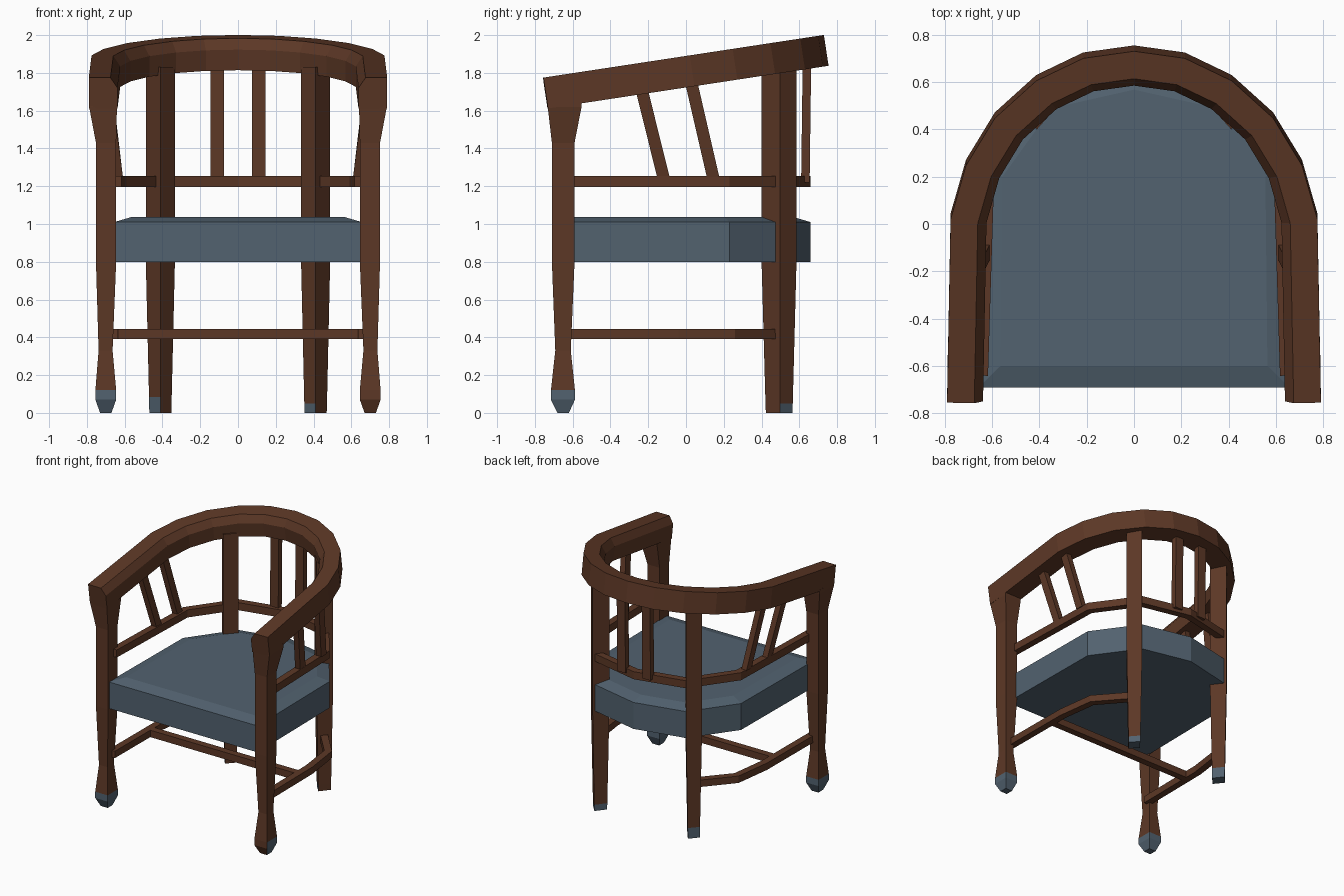
import bpy, bmesh
from math import atan
from mathutils import Vector, Matrix

cube = bpy.data.objects.get("Cube")
if cube:
    bpy.data.objects.remove(cube)


def material(name, rgb):
    m = bpy.data.materials.new(name)
    m.use_nodes = True
    m.diffuse_color = (*rgb, 1)
    bsdf = next(n for n in m.node_tree.nodes if n.type == 'BSDF_PRINCIPLED')
    bsdf.inputs["Base Color"].default_value = (*rgb, 1)
    bsdf.inputs["Roughness"].default_value = 0.8
    return m


WOOD = material("brown_wood", (0.108, 0.039, 0.019))
BLUE = material("slate_blue", (0.084, 0.122, 0.160))


def loft(name, rings, mats, rule=None):
    """Skin a list of equal-sized point rings and cap both ends."""
    bm = bmesh.new()
    rows = [[bm.verts.new(p) for p in ring] for ring in rings]
    n = len(rows[0])
    for a, b in zip(rows, rows[1:]):
        for i in range(n):
            j = (i + 1) % n
            bm.faces.new((a[i], a[j], b[j], b[i]))
    bm.faces.new(rows[0])
    bm.faces.new(rows[-1])
    bmesh.ops.recalc_face_normals(bm, faces=bm.faces)
    bm.normal_update()
    if rule:
        for f in bm.faces:
            f.material_index = int(rule(f.calc_center_median(), f.normal))
    me = bpy.data.meshes.new(name)
    bm.to_mesh(me)
    bm.free()
    for m in mats:
        me.materials.append(m)
    ob = bpy.data.objects.new(name, me)
    bpy.context.collection.objects.link(ob)
    return ob


def mirrored(half):
    """Complete a path that runs from the left front to the back centre."""
    return half + [(-x, y) for x, y in reversed(half) if x > 0]


def inward(path, closed=False):
    """Mitred inward direction at each path point."""
    pts = [Vector(p) for p in path]
    n, out = len(pts), []
    for i, p in enumerate(pts):
        before = pts[i - 1] if i or closed else None
        after = pts[(i + 1) % n] if i < n - 1 or closed else None
        dirs = []
        if before is not None:
            dirs.append((p - before).normalized())
        if after is not None:
            dirs.append((after - p).normalized())
        norms = [Vector((-d.y, d.x)) for d in dirs]
        m = sum(norms, Vector((0, 0))).normalized()
        out.append(m / m.dot(norms[0]))
    return out


def sweep(name, path, section, place):
    """Carry a section of (inward offset, height) along a flat path."""
    rings = []
    for (x, y), d in zip(path, inward(path)):
        rings.append([place @ Vector((x + d.x * o, y + d.y * o, h)) for o, h in section])
    return loft(name, rings, [WOOD])


def box_section(width, low, high):
    return [(0, low), (0, high), (width, high), (width, low)]


def bar(name, start, end, wx, wy):
    """Straight bar with horizontal ends."""
    corners = [(-wx, -wy), (wx, -wy), (wx, wy), (-wx, wy)]
    return loft(name, [[(p[0] + a / 2, p[1] + b / 2, p[2]) for a, b in corners]
                       for p in (start, end)], [WOOD])


# Sloping top rail with a chamfered inner edge
rail = mirrored([(.79, -.755), (.775, .02), (.71, .247), (.588, .447),
                 (.413, .605), (.215, .70), (0, .73)])
slope = atan(0.152)
stretch = Matrix.Diagonal((1, 1.0115, 1, 1))
tilt = (Matrix.Translation((0, -.755, 1.775)) @ Matrix.Rotation(slope, 4, 'X')
        @ stretch @ Matrix.Translation((0, .755, 0)))
sweep("top_rail", rail,
      [(0, 0), (.115, 0), (.152, -.055), (.152, -.165), (0, -.165)], tilt)

# Middle rail around the seat
ring_path = mirrored([(.672, -.64), (.645, .23), (.4, .57), (0, .66)])
sweep("middle_rail", ring_path, box_section(.055, 1.195, 1.255), Matrix())

# Upholstered seat with a softly sloped top border
seat = mirrored([(.655, -.69), (.645, .23), (.4, .57), (0, .66)])
dirs = inward(seat, True)


def seat_ring(inset, z):
    return [(x + d.x * inset, y + d.y * inset, z) for (x, y), d in zip(seat, dirs)]


loft("seat", [seat_ring(0, .80), seat_ring(0, 1.01), seat_ring(.09, 1.037)], [BLUE])

# Front legs: flared head, tapered shaft, faceted foot (z, x0, x1, y0, y1)
front = [(0, .67, .73, -.68, -.62), (.07, .645, .755, -.715, -.588),
         (.12, .645, .755, -.715, -.588), (.33, .664, .738, -.692, -.61),
         (.80, .645, .752, -.71, -.59), (1.43, .645, .752, -.71, -.59),
         (1.62, .641, .788, -.732, -.553), (1.65, .641, .788, -.732, -.553)]
# Back legs: diamond section, tapered below the seat (z, scale)
back = [(0, .76), (.07, .78), (.8, 1), (1.83, 1)]
diamond = [(0, -.095), (.077, .002), (0, .09), (-.077, -.01)]

for side, s in (("left", 1), ("right", -1)):
    loft(f"{side}_front_leg",
         [[(s * a, c, z), (s * b, c, z), (s * b, d, z), (s * a, d, z)]
          for z, a, b, c, d in front], [WOOD, BLUE],
         lambda c, n: c.z < .121 and not (c.x > 0 and n.y < -.3 and n.z > -.9))

    tip = .05 if s > 0 else .085
    levels = [(tip if i == 1 else z, k) for i, (z, k) in enumerate(back)]
    loft(f"{side}_back_leg",
         [[(s * (.411 + x * k), .495 + y * k, z) for x, y in diamond]
          for z, k in levels], [WOOD, BLUE],
         lambda c, n: c.z < .06 and not (n.x > .1 and n.y < -.1))

    # Curved lower stretcher
    path = [(.69, -.64), (.685, -.04), (.645, .26), (.445, .49)]
    if s < 0:
        path = [(-x, y) for x, y in reversed(path)]
    sweep(f"{side}_stretcher", path, box_section(.055, .39, .445), Matrix())

    # Slanted side spindles and upright back spindle
    for i, (top, low, z) in enumerate(((-.232, -.12, 1.70), (.03, .143, 1.74))):
        bar(f"{side}_side_spindle_{i + 1}", (s * .632, low, 1.25),
            (s * .69, top, z), .045, .066)
    bar(f"{side}_back_spindle", (s * .11, .632, 1.22), (s * .11, .64, 1.84), .072, .045)

# Bar joining the two lower stretchers
bar_path = [(.66, -.145), (-.66, -.145)]
sweep("cross_stretcher", bar_path, box_section(.055, .39, .445), Matrix())
